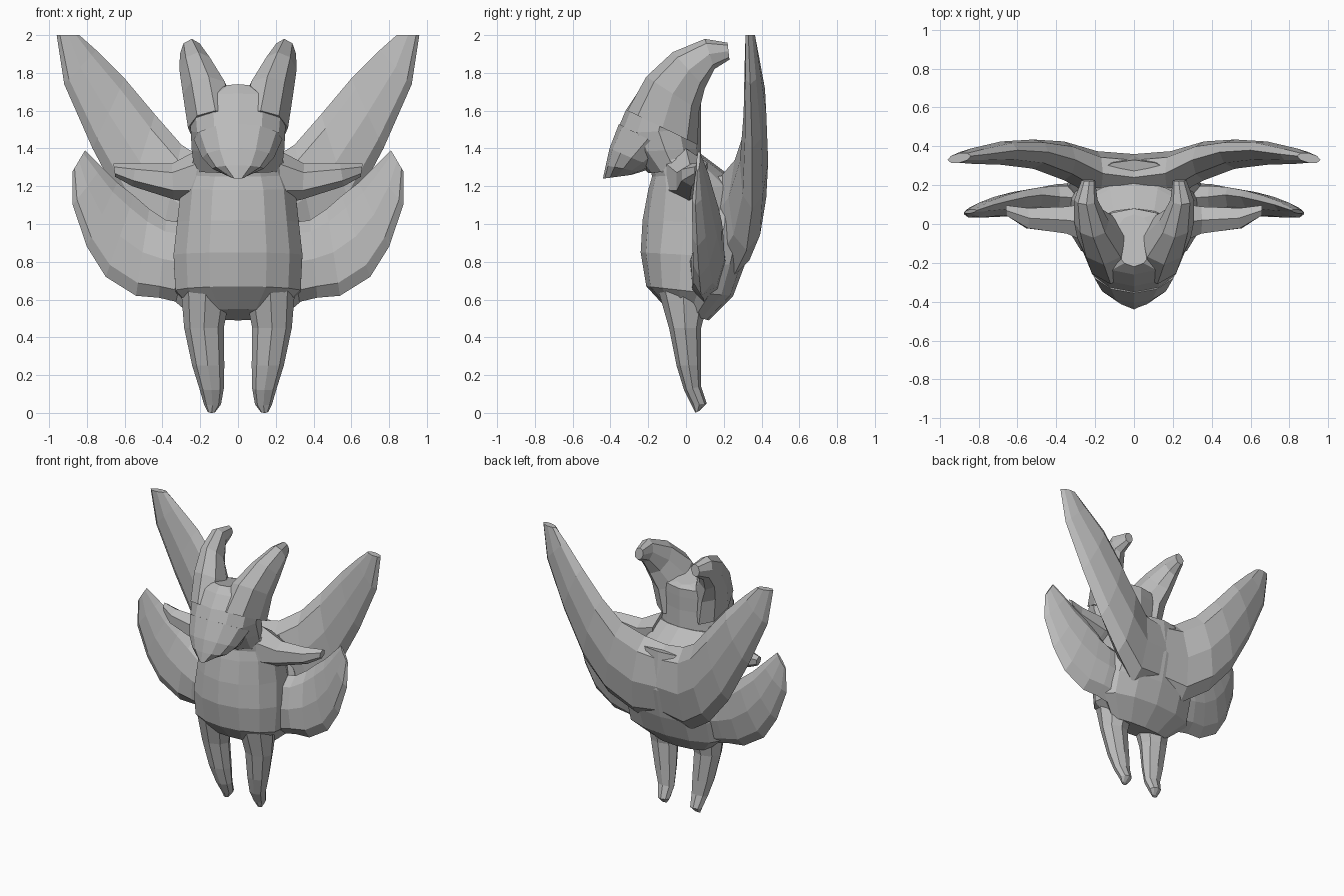
import bpy
import bmesh
import math
from mathutils import Vector

default_cube = bpy.data.objects.get("Cube")
if default_cube:
    bpy.data.objects.remove(default_cube, do_unlink=True)

# One plain material for the whole creature
grey = bpy.data.materials.new("plain grey")
grey.use_nodes = True
GREY_COLOUR = (.5, .5, .5, 1)
grey.diffuse_color = GREY_COLOUR
grey.node_tree.nodes["Principled BSDF"].inputs["Base Color"].default_value = GREY_COLOUR

ACROSS = Vector((1, 0, 0))
DEPTH = Vector((0, 1, 0))


def loft(name, sections, thickness_axis, sides, mirrored=True):
    """Skin oval sections, each given by two opposite edge points and a half thickness."""
    mesh = bpy.data.meshes.new(name)
    bm = bmesh.new()
    rings = []
    for first_edge, second_edge, half_thickness in sections:
        first, second = Vector(first_edge), Vector(second_edge)
        centre = (first + second) / 2
        reach = (first - second) / 2
        ring = []
        for step in range(sides):
            angle = math.tau * step / sides
            offset = reach * math.cos(angle)
            offset += thickness_axis * half_thickness * math.sin(angle)
            ring.append(bm.verts.new(centre + offset))
        rings.append(ring)
    for lower, upper in zip(rings, rings[1:]):
        for step in range(sides):
            following = (step + 1) % sides
            bm.faces.new((lower[step], lower[following], upper[following], upper[step]))
    bm.faces.new(rings[0])
    bm.faces.new(rings[-1])
    bmesh.ops.recalc_face_normals(bm, faces=bm.faces)
    bm.to_mesh(mesh)
    bm.free()
    mesh.materials.append(grey)
    part = bpy.data.objects.new(name, mesh)
    bpy.context.collection.objects.link(part)
    if mirrored:
        mirror = part.modifiers.new("both sides", "MIRROR")
        mirror.use_axis[0] = True
    return part


def central_loft(name, profile, sides):
    """Loft along the middle: front y, front z, back y, back z, half width."""
    sections = [((0, front_y, front_z), (0, back_y, back_z), width)
                for front_y, front_z, back_y, back_z, width in profile]
    return loft(name, sections, ACROSS, sides, mirrored=False)


# Torso, from the hips up to the neck
central_loft("torso", [
    (-.1, .55, .1, .5, .22),
    (-.21, .67, .24, .62, .34),
    (-.24, .85, .31, .82, .35),
    (-.23, 1.02, .36, 1, .33),
    (-.2, 1.18, .3, 1.2, .31),
    (-.18, 1.25, .2, 1.28, .28),
    (-.19, 1.32, .08, 1.37, .24),
], 14)

# Full rump that carries the back between hips and tails
central_loft("rump", [
    (-.02, .53, .12, .49, .24),
    (0, .64, .25, .62, .38),
    (0, .8, .31, .78, .38),
    (.05, 1, .36, 1, .33),
    (.1, 1.24, .33, 1.28, .22),
], 12)

# Head with a broad muzzle hanging in front of it
central_loft("head", [
    (-.2, 1.27, .08, 1.29, .23),
    (-.3, 1.38, .08, 1.4, .245),
    (-.37, 1.48, .08, 1.5, .25),
    (-.32, 1.6, .08, 1.6, .26),
    (-.26, 1.69, .08, 1.66, .23),
    (-.22, 1.74, .05, 1.68, .1),
], 12)
central_loft("muzzle", [
    (-.355, 1.53, -.05, 1.37, .235),
    (-.405, 1.4, -.17, 1.3, .19),
    (-.425, 1.31, -.24, 1.275, .135),
    (-.44, 1.24, -.29, 1.26, .04),
], 12)

# Ears that grow out of the forehead and sweep up and back
loft("ears", [
    ((.12, -.31, 1.6), (.15, .06, 1.42), .13),
    ((.155, -.21, 1.78), (.18, .07, 1.6), .125),
    ((.21, -.07, 1.91), (.23, .1, 1.72), .09),
    ((.245, .1, 1.98), (.25, .15, 1.82), .06),
    ((.23, .22, 1.96), (.24, .23, 1.87), .035),
], ACROSS, 8)

# Short arms held straight out
loft("arms", [
    ((.2, 0, 1.4), (.2, 0, 1.1), .13),
    ((.35, .02, 1.32), (.34, .02, 1.13), .08),
    ((.54, .03, 1.32), (.56, .03, 1.2), .06),
    ((.66, .07, 1.32), (.65, .07, 1.25), .03),
], DEPTH, 6)

# Tapering legs
loft("legs", [
    ((.17, -.15, .66), (.17, .12, .6), .13),
    ((.18, -.09, .45), (.18, .08, .45), .105),
    ((.16, -.05, .25), (.155, .08, .25), .085),
    ((.14, -.01, .12), (.14, .08, .14), .065),
    ((.135, .03, .04), (.135, .11, .05), .045),
    ((.14, .05, 0), (.14, .07, .01), .02),
], ACROSS, 8)

# Broad side fins, from upper inner edge to lower outer edge
loft("side_fins", [
    ((.22, .13, 1), (.25, .1, .57), .1),
    ((.38, .14, 1.02), (.42, .09, .61), .09),
    ((.47, .15, 1.08), (.54, .08, .62), .07),
    ((.55, .14, 1.15), (.7, .07, .72), .06),
    ((.64, .12, 1.22), (.8, .06, .88), .05),
    ((.72, .1, 1.3), (.875, .05, 1.1), .035),
    ((.81, .07, 1.39), (.875, .06, 1.28), .01),
], DEPTH, 8)

# Tall crescent tails joined across the back
loft("back_tails", [
    ((0, .24, 1.3), (0, .22, .75), .13),
    ((.16, .26, 1.33), (.22, .25, .72), .12),
    ((.3, .33, 1.42), (.42, .32, .86), .1),
    ((.44, .37, 1.58), (.6, .35, 1.08), .075),
    ((.6, .38, 1.77), (.77, .35, 1.4), .06),
    ((.75, .36, 1.92), (.92, .34, 1.74), .04),
    ((.84, .35, 2), (.96, .33, 2), .025),
], DEPTH, 8)
